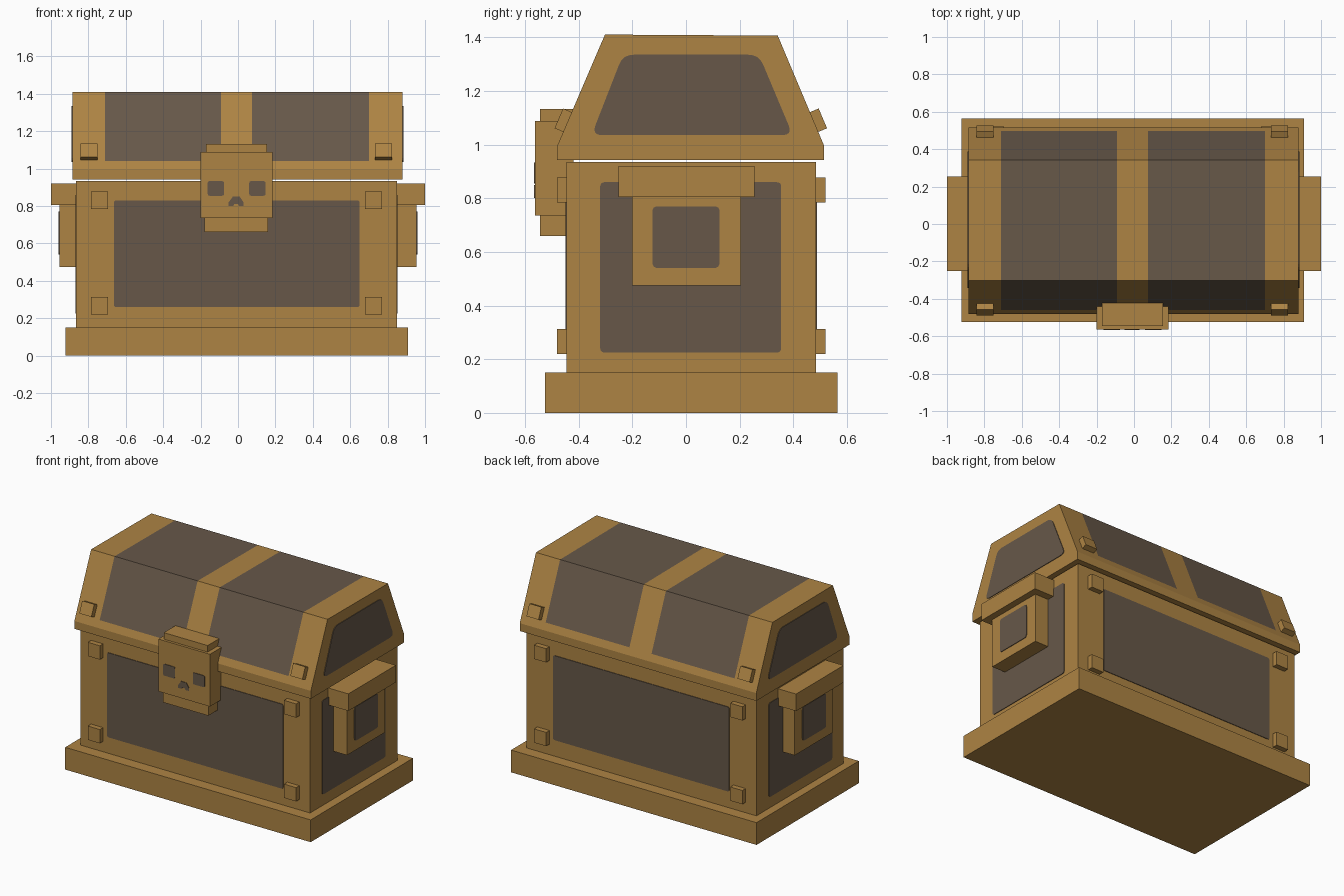
import bpy, bmesh, math
from mathutils import Vector, Matrix

if "Cube" in bpy.data.objects:
    bpy.data.objects.remove(bpy.data.objects["Cube"])


def material(name, rgb):
    m = bpy.data.materials.new(name)
    m.diffuse_color = (*rgb, 1)
    m.use_nodes = True
    m.node_tree.nodes["Principled BSDF"].inputs["Base Color"].default_value = m.diffuse_color
    return m


GOLD = material("golden wood", (0.42, 0.23, 0.057))
DARK = material("dark panel", (0.135, 0.097, 0.066))


def finish(name, bm, *mats):
    bmesh.ops.recalc_face_normals(bm, faces=bm.faces[:])
    me = bpy.data.meshes.new(name)
    bm.to_mesh(me)
    bm.free()
    for m in mats:
        me.materials.append(m)
    ob = bpy.data.objects.new(name, me)
    bpy.context.collection.objects.link(ob)
    return ob


def box(name, x, y, z, tilt=0.0):
    """Box from x, y, z ranges, tilted about the x axis through its centre."""
    bm = bmesh.new()
    size = [r[1] - r[0] for r in (x, y, z)]
    mid = Vector([(r[0] + r[1]) / 2 for r in (x, y, z)])
    mat = Matrix.Translation(mid) @ Matrix.Rotation(tilt, 4, 'X') @ Matrix.Diagonal((*size, 1))
    bmesh.ops.create_cube(bm, size=1, matrix=mat)
    return finish(name, bm, GOLD)


def rounded(pts, r, steps=4):
    """Round every corner of an outline."""
    if r <= 0:
        return [Vector(p) for p in pts]
    out = []
    for i, p in enumerate(pts):
        p = Vector(p)
        a = p + (Vector(pts[i - 1]) - p).normalized() * r
        b = p + (Vector(pts[(i + 1) % len(pts)]) - p).normalized() * r
        for k in range(steps + 1):
            t = k / steps
            out.append(a * (1 - t) ** 2 + p * 2 * t * (1 - t) + b * t * t)
    return out


def plate(name, pts, axis, level, side, r=0.0):
    """Thin dark plate on a face at the given level of axis x or y."""
    bm = bmesh.new()
    rings = []
    for d in (-0.002, 0.004):
        w = level + side * d
        rings.append([bm.verts.new((w, p.x, p.y) if axis == 'x' else (p.x, w, p.y))
                      for p in rounded(pts, r)])
    lo, hi = rings
    bm.faces.new(lo)
    bm.faces.new(hi)
    for i in range(len(lo)):
        bm.faces.new((lo[i - 1], lo[i], hi[i], hi[i - 1]))
    return finish(name, bm, DARK)


def rect(u, v):
    return [(u[0], v[0]), (u[1], v[0]), (u[1], v[1]), (u[0], v[1])]


# Base and body
box("base", (-0.922, 0.91), (-0.525, 0.565), (0, 0.15))
box("body", (-0.865, 0.85), (-0.445, 0.485), (0.15, 0.935))
for label, y, s in (("front", -0.445, -1), ("back", 0.485, 1)):
    plate(label + "_panel", rect((-0.663, 0.65), (0.26, 0.83)), 'y', y, s, 0.012)

# Lid: profile extruded along x, cut so the two bands can be coloured
profile = [(-0.48, 0.942), (-0.48, 0.995), (-0.302, 1.41),
           (0.342, 1.406), (0.515, 0.995), (0.515, 0.942)]
bm = bmesh.new()
ends = [[bm.verts.new((x, *p)) for p in profile] for x in (-0.885, 0.88)]
for e in ends:
    bm.faces.new(e)
for i in range(len(profile)):
    bm.faces.new((ends[0][i - 1], ends[0][i], ends[1][i], ends[1][i - 1]))
cuts = [((x, 0, 0), (1, 0, 0)) for x in (-0.71, -0.09, 0.075, 0.70)]
for co, no in cuts + [((0, 0, 1.04), (0, 0, 1))]:
    bmesh.ops.bisect_plane(bm, geom=bm.verts[:] + bm.edges[:] + bm.faces[:],
                           plane_co=co, plane_no=no)
bm.normal_update()
for f in bm.faces:
    c = f.calc_center_median()
    if abs(f.normal.x) < 0.5 and c.z > 1.04 and (-0.71 < c.x < -0.09 or 0.075 < c.x < 0.70):
        f.material_index = 1
finish("lid", bm, GOLD, DARK)

# Side panels, lid end panels and handles
for label, s, wall, lid_end in (("left", -1, -0.865, -0.885), ("right", 1, 0.85, 0.88)):
    plate(label + "_panel", rect((-0.32, 0.355), (0.225, 0.86)), 'x', wall, s, 0.018)
    plate(label + "_lid_panel",
          [(-0.352, 1.035), (0.398, 1.035), (0.272, 1.335), (-0.235, 1.335)],
          'x', lid_end, s, 0.04)
    inner = wall - s * 0.02
    box(label + "_handle_bar", sorted((inner, s * 1.0)), (-0.252, 0.255), (0.805, 0.92))
    box(label + "_handle_plate", sorted((inner, s * 0.955)), (-0.202, 0.205), (0.475, 0.81))
    plate(label + "_handle_inlay", rect((-0.125, 0.125), (0.54, 0.77)), 'x', s * 0.955, s, 0.02)

# Studs on the body corners and on the lid slopes
for label, y, s in (("front", -0.445, -1), ("back", 0.485, 1)):
    for x in (-0.785, 0.68):
        for z in (0.22, 0.785):
            box(label + "_stud", (x, x + 0.09), sorted((y - s * 0.015, y + s * 0.035)),
                (z, z + 0.093))
    for x in (-0.842, 0.733):
        cy = -0.451 if s < 0 else 0.487
        box(label + "_lid_stud", (x, x + 0.09), (cy - 0.025, cy + 0.025), (1.048, 1.128),
            s * 0.4)

# Skull-shaped lock
box("lock_face", (-0.20, 0.185), (-0.563, -0.42), (0.735, 1.088))
box("lock_cap", (-0.172, 0.155), (-0.545, -0.42), (1.088, 1.132))
box("lock_jaw", (-0.18, 0.16), (-0.545, -0.43), (0.66, 0.735))
for x in (-0.162, 0.06):
    plate("lock_eye", rect((x, x + 0.087), (0.855, 0.933)), 'y', -0.563, -1, 0.01)
plate("lock_nose", [(-0.05, 0.80), (-0.05, 0.82), (-0.028, 0.85), (0.01, 0.85),
                    (0.03, 0.82), (0.03, 0.80), (0.005, 0.80), (0.0, 0.81),
                    (-0.02, 0.81), (-0.025, 0.80)], 'y', -0.563, -1)
